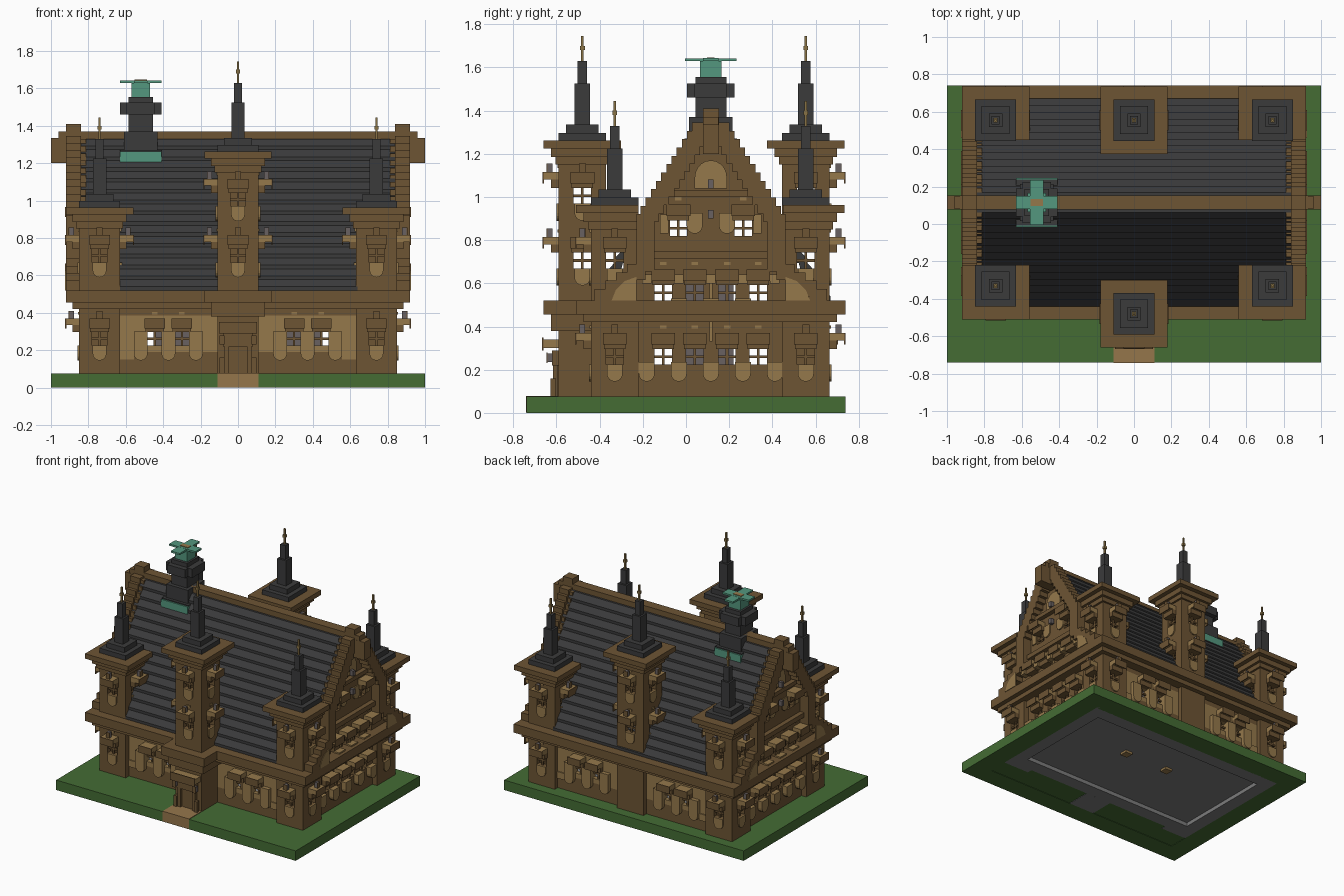
import bpy, bmesh, math
from mathutils import Matrix

if "Cube" in bpy.data.objects:
    bpy.data.objects.remove(bpy.data.objects["Cube"])

COLOURS = {
    "brown": (0.153, 0.089, 0.034), "tan": (0.3, 0.19, 0.071),
    "slate": (0.043, 0.043, 0.044), "grass": (0.058, 0.15, 0.034),
    "copper_green": (0.088, 0.31, 0.21), "lamp_grey": (0.14, 0.12, 0.12),
    "gold": (0.25, 0.17, 0.06), "path": (0.3, 0.18, 0.071),
    "floor_grey": (0.2, 0.2, 0.202)}
NAMES = list(COLOURS)
MATS = []
for n, c in COLOURS.items():
    m = bpy.data.materials.new(n)
    m.diffuse_color = (*c, 1)
    m.use_nodes = True
    m.node_tree.nodes["Principled BSDF"].inputs["Base Color"].default_value = m.diffuse_color
    MATS.append(m)

PARTS = {}
I = Matrix.Identity(4)
CY = 0.115            # ridge line
W, H = 0.04, 0.072    # window half width and height


def prism(part, pts, y0, y1, mat, M=I):
    """Extrude an (x, z) outline from y0 to y1."""
    bm = PARTS.setdefault(part, bmesh.new())
    a = [bm.verts.new(M @ Matrix.Translation((x, y0, z)).translation) for x, z in pts]
    b = [bm.verts.new(M @ Matrix.Translation((x, y1, z)).translation) for x, z in pts]
    n = len(pts)
    faces = [bm.faces.new(a), bm.faces.new(b[::-1])]
    faces += [bm.faces.new((a[i], b[i], b[(i + 1) % n], a[(i + 1) % n])) for i in range(n)]
    for f in faces:
        f.material_index = NAMES.index(mat)


def box(part, x0, x1, y0, y1, z0, z1, mat, M=I):
    prism(part, [(x0, z0), (x1, z0), (x1, z1), (x0, z1)], y0, y1, mat, M)


def block(part, cx, cy, half, z0, z1, mat):
    box(part, cx - half, cx + half, cy - half, cy + half, z0, z1, mat)


def ring(part, x0, x1, y0, y1, w, z0, z1, mat):
    box(part, x0, x1, y0, y0 + w, z0, z1, mat)
    box(part, x0, x1, y1 - w, y1, z0, z1, mat)
    box(part, x0, x0 + w, y0 + w, y1 - w, z0, z1, mat)
    box(part, x1 - w, x1, y0 + w, y1 - w, z0, z1, mat)


def face(x, y, deg, dist=0):
    """Wall frame: local x runs along the wall, local -y points outward."""
    return (Matrix.Translation((x, y, 0)) @ Matrix.Rotation(math.radians(deg), 4, 'Z')
            @ Matrix.Translation((0, -dist, 0)))


def apron(M, u, z0, z1, depth=.009):
    """Tan panel with a round lower end."""
    arc = [(u + .037 * math.cos(t), z0 + .037 + .037 * math.sin(t))
           for t in [math.pi + math.pi * i / 8 for i in range(9)]]
    prism("aprons", arc + [(u + .037, z1), (u - .037, z1)], -depth, 0, "tan", M)


def window(M, u, z, lamp):
    # glazing bars
    box("window_bars", u - .006, u + .006, .01, .022, z, z + H, "brown", M)
    box("window_bars", u - W, u + W, .01, .022, z + .03, z + .042, "brown", M)
    # hood above
    box("window_hoods", u - .05, u + .05, -.035, 0, z + H, z + .11, "brown", M)
    box("window_hoods", u - .05, u + .05, -.068, 0, z + .11, z + .145, "tan", M)
    box("window_hoods", u - .055, u + .055, -.075, -.068, z + H + .02, z + .145, "brown", M)
    box("window_hoods", u - .015, u + .015, -.006, 0, z + .165, z + .18, "tan", M)
    if lamp:
        apron(M, u, z - .08, z)
        box("lanterns", u - .012, u + .012, -.052, -.028, z + .145, z + .185, "lamp_grey", M)
        box("lantern_fronts", u - .016, u + .016, -.056, -.052, z + .145, z + .185, "brown", M)


def wall(part, M, u0, u1, z0, z1, wins, mat="brown", lamp=False):
    """Wall with real openings."""
    at = u0
    for u in sorted({w[0] for w in wins}):
        box(part, at, u - W, 0, .037, z0, z1, mat, M)
        low = z0
        for z in sorted(w[1] for w in wins if w[0] == u):
            box(part, u - W, u + W, 0, .037, low, z, mat, M)
            low = z + H
            window(M, u, z, lamp)
        box(part, u - W, u + W, 0, .037, low, z1, mat, M)
        at = u + W
    box(part, at, u1, 0, .037, z0, z1, mat, M)


def tower(cx, cy, top, rows, trim=None):
    """rows: window heights for each facing angle."""
    for deg in (0, 90, 180, -90):
        wall("tower_walls", face(cx, cy, deg, .11), -.11, .11, .075, top,
             [(0, z) for z in rows.get(deg, [])], lamp=True)
    # eaves, cut off where they meet the roof
    for half, z0, z1 in ((.125, top - .11, top - .075), (.145, top - .075, top - .035),
                         (.18, top - .035, top + .002)):
        y0, y1 = cy - half, cy + half
        if trim is not None:
            y0, y1 = (y0, min(y1, trim)) if cy < CY else (max(y0, trim), y1)
        box("tower_eaves", cx - half, cx + half, y0, y1, z0, z1, "brown")
    # stepped spire
    for half, z0, z1, mat in ((.11, 0, .037, "slate"), (.075, .037, .075, "slate"),
                              (.036, .075, .265, "slate"), (.022, .265, .37, "slate"),
                              (.006, .37, .485, "gold"), (.011, .42, .44, "gold")):
        block("tower_spires", cx, cy, half, top + z0, top + z1, mat)


# ground slab, floor and path
ring("ground", -1, 1, -.74, .74, .15, 0, .075, "grass")
box("ground", -.85, .85, -.59, -.40, .003, .075, "grass")
for s in (-1, 1):
    box("ground", *sorted((s * .80, s * .85)), -.40, .63, .07, .075, "grass")
ring("floor", -.85, .85, -.40, .59, .1, 0, .07, "floor_grey")
box("floor", -.75, .75, -.3, .49, .03, .07, "floor_grey")
for x in (.235, -.14):
    block("floor_lights", x, .195, .03, .012, .03, "tan")
for x in (-.74, 0, .74):
    box("floor", x - .11, x + .11, -.59 if x == 0 else -.44, -.4, 0, .06, "floor_grey")
    box("floor", x - .11, x + .11, .59, .66, -.0, .06, "floor_grey")
box("path", -.11, .11, -.742, -.59, .002, .079, "path")
# inner partition
ring("partition", -.45, .45, 0, .22, .03, .07, .62, "lamp_grey")

# corner and centre towers
for sx, side in ((1, 90), (-1, -90)):
    tower(sx * .74, -.33, .96, {0: [.225, .67], side: [.225, .67], -side: [.67]}, -.22)
    tower(sx * .74, .555, .96, {180: [.225, .67], side: [.225, .67], -side: [.67]}, .45)
tower(0, -.48, 1.26, {0: [.67, .97], 90: [.67, .97], -90: [.67, .97]})
tower(0, .555, 1.26, {180: [.67, .97], 90: [.67, .97], -90: [.67, .97]})

# long walls between the towers
for y, deg in ((-.40, 0), (.63, 180)):
    M = face(0, y, deg)
    wall("long_walls", M, -.64, .64, .075, .19, [])
    wall("long_walls", M, -.64, .64, .19, .385,
         [(u, .225) for u in (-.445, -.3, .3, .445)], "tan")
    wall("long_walls", M, -.64, .64, .385, .46, [])
    for u in (-.52, -.372, -.225, .225, .372, .52):
        apron(M, u, .145, .30, .03)
    for s in (-1, 1):
        box("aprons", *sorted((s * .557, s * .63)), -.008, 0, .15, .2, "tan", M)

# cornice round the house and the front tower
ring("cornice", -.92, .92, -.51, .74, .1, .455, .52, "brown")
ring("cornice", -.885, .885, -.475, .70, .08, .42, .455, "brown")
box("cornice", -.18, .18, -.66, -.4, .455, .52, "brown")
box("cornice", -.145, .145, -.625, -.4, .38, .455, "brown")


def half_width(z):
    return .555 - (z - .52) * .62


def gable_width(z):
    return min(half_width(z), max(.335, .555 - (z - .5) * 1.3))


# roof of lapped sloping courses, stopping at the corner towers
COURSES = 14
LAP = .81 / COURSES
M = face(0, CY, 90)
for i in range(COURSES):
    z = .52 + i * LAP
    hw, nxt = half_width(z), half_width(z + LAP)
    end = .64 if hw > .37 else .86
    for s in (-1, 1):
        prism("roof", [(s * hw, z), (s * hw, z + .02), (s * nxt, z + LAP),
                       (s * max(0, nxt - .04), z + LAP), (s * (hw - .06), z)],
              -end, end, "slate", M)

# gable ends
ROWS, STEP = 21, .81 / 21
for sx, deg in ((1, 90), (-1, -90)):
    M = face(sx * .81, CY, deg)
    wall("gable_walls", M, -.335, .335, .075, .46,
         [(u, .225) for u in (-.22, -.075, .075, .22)])
    for u in (-.297, -.148, 0, .148, .297):
        apron(M, u, .145, .235, .036)
    box("gable_panels", -.007, .007, -.008, 0, .33, .42, "tan", M)
    M = face(sx * .85, CY, deg)
    wall("gable_walls", M, -.335, .335, .45, .71,
         [(u, .52) for u in (-.22, -.075, .075, .22)])
    wall("gable_walls", M, -.27, .27, .71, .94, [(-.15, .82), (.15, .82)])
    for i in range(ROWS):
        z = .52 + i * STEP
        hw = gable_width(z)
        inner = .335 if z + STEP <= .71 else .27 if z + STEP <= .94 else 0
        for s in (-1, 1):
            if hw > inner:
                box("gable_walls", *sorted((s * inner, s * hw)), 0, .037, z, z + STEP, "brown", M)
            # stepped coping
            box("gable_coping", *sorted((s * max(0, hw - .075), s * (hw + .01))),
                -.07, .01, z - .02, z + STEP + .015, "brown", M)
    # ledges and tan panels
    box("gable_ledges", -.30, .30, -.04, 0, .455, .50, "brown", M)
    box("gable_ledges", -.29, .29, -.035, 0, .715, .75, "brown", M)
    box("gable_ledges", -.17, .17, -.035, 0, 1.0, 1.03, "brown", M)
    for u in (-.297, -.148, 0, .148, .297):
        box("gable_ledges", u - .022, u + .022, -.05, 0, .60, .64, "tan", M)
    for u in (-.148, 0, .148):
        apron(M, u, .47, .53, .045)
    for u in (-.075, .075):
        apron(M, u, .83, .925)
    for u in (-.215, .215):
        box("gable_panels", u - .02, u + .02, -.008, 0, .83, .92, "tan", M)
    arch = [(.075 * math.cos(math.pi * i / 10), 1.09 + .08 * math.sin(math.pi * i / 10))
            for i in range(11)]
    prism("gable_panels", arch + [(-.075, 1.04), (.075, 1.04)], -.008, 0, "tan", M)
    box("gable_panels", -.007, .007, -.008, 0, .53, .60, "tan", M)
    for s in (-1, 1):
        prism("gable_panels", [(s * .345, .52), (s * .46, .52), (s * .44, .57),
                               (s * .40, .61), (s * .345, .63)], -.074, -.066, "tan", M)
    for z in (.90, 1.04):
        box("lanterns", -.012, .012, -.04, -.012, z, z + .04, "lamp_grey", M)
    # crest
    box("gable_crest", -.037, .037, -.07, .01, 1.2, 1.41, "brown", M)
    box("gable_crest", -.037, .037, -.15, -.07, 1.2, 1.335, "brown", M)
    box("gable_crest", -.036, .036, -.11, -.07, 1.33, 1.37, "brown", M)

# ridge
box("ridge", -.93, .93, CY - .037, CY + .037, 1.325, 1.37, "brown")

# roof turret with copper skirt and crown
X = -.52
box("turret", X - .11, X + .11, CY - .132, CY + .132, 1.185, 1.262, "copper_green")
for hx, hy, z0, z1 in ((.11, .122, 1.262, 1.27), (.09, .10, 1.27, 1.37),
                       (.065, .072, 1.37, 1.555),
                       (.11, .075, 1.46, 1.525), (.075, .11, 1.46, 1.525)):
    box("turret", X - hx, X + hx, CY - hy, CY + hy, z0, z1, "slate")
block("turret", X, CY, .05, 1.555, 1.63, "copper_green")
box("turret_crown", X - .11, X + .11, CY - .036, CY + .036, 1.63, 1.643, "copper_green")
box("turret_crown", X - .036, X + .036, CY - .12, CY + .12, 1.629, 1.642, "copper_green")
box("turret_crown", X - .034, X + .034, CY - .018, CY + .018, 1.64, 1.647, "tan")

# entrance
box("door", -.05, .05, -.598, -.59, .079, .22, "brown")
box("door", -.04, .04, -.602, -.595, .079, .21, "brown")
for s in (-1, 1):
    block("porch_posts", s * .085, -.615, .013, .079, .16, "brown")
    block("porch_posts", s * .06, -.605, .012, .079, .22, "brown")
    block("lanterns", s * .085, -.63, .012, .235, .275, "lamp_grey")
    box("lantern_fronts", s * .085 - .014, s * .085 + .014, -.646, -.642, .23, .28, "brown")
box("porch_hood", -.08, .08, -.62, -.59, .22, .29, "brown")
box("porch_hood", -.10, .10, -.66, -.59, .30, .34, "tan")
box("porch_hood", -.102, .102, -.667, -.66, .29, .35, "brown")

# turn every part into an object
for name, bm in PARTS.items():
    bmesh.ops.recalc_face_normals(bm, faces=bm.faces)
    mesh = bpy.data.meshes.new(name)
    bm.to_mesh(mesh)
    bm.free()
    for m in MATS:
        mesh.materials.append(m)
    bpy.context.collection.objects.link(bpy.data.objects.new(name, mesh))
